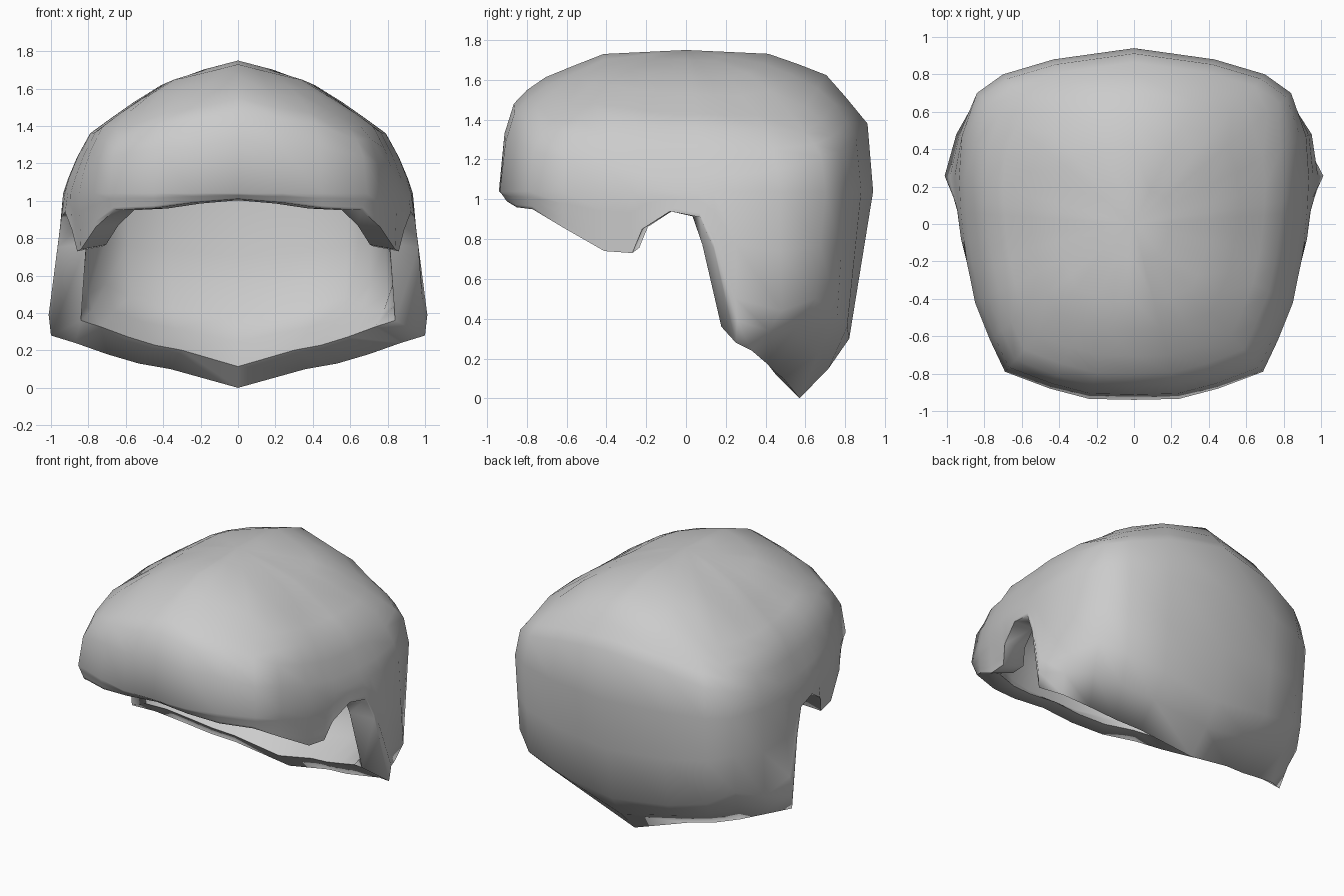
import bpy, bmesh, math

if "Cube" in bpy.data.objects:
    bpy.data.objects.remove(bpy.data.objects["Cube"])

# Half outline, front centre to back centre: belt (x, y) and rim (x, y, z)
FRONT = [
    (0, -.94, 0, -.90, 1.01), (.24, -.935, .24, -.90, .99),
    (.45, -.88, .45, -.85, .96), (.69, -.79, .66, -.77, .95),
    (.77, -.62, .76, -.62, .86), (.85, -.42, .84, -.41, .74),
    (.88, -.27, .86, -.27, .73), (.895, -.20, .89, -.22, .85),
    (.91, -.08, .925, -.08, .94), (.925, .06, .945, .07, .91),
    (.93, .14, .965, .14, .75),
]
# Back adds a skirt point (x, y, z) between belt and rim
BACK = [
    (.935, .25, .985, .25, .50, 1.0, .25, .28),
    (.92, .47, .95, .48, .44, .87, .33, .24),
    (.84, .70, .84, .65, .50, .70, .40, .18),
    (.70, .80, .69, .76, .42, .53, .45, .13),
    (.43, .88, .42, .81, .36, .36, .49, .10),
    (0, .94, 0, .82, .30, 0, .57, 0),
]
TOP, BELT = 1.75, 1.04
SIDE_DROP = [(0, 0), (.37, .09), (.63, .24), (.85, .39), (.94, .55), (1, .71)]
FRONT_DROP = [(0, 0), (.44, .02), (.74, .13), (.91, .24), (.97, .42), (1, .71)]
BACK_DROP = [(0, 0), (.46, .02), (.76, .13), (.97, .37), (1, .71)]
LEVELS = [.2, .44, .6, .75, .85, .92, .97, 1]


def lookup(table, t):
    for (a, p), (b, q) in zip(table, table[1:]):
        if t <= b:
            return p + (q - p) * (t - a) / (b - a)
    return table[-1][1]


def lerp(a, b, t):
    return tuple(p + (q - p) * t for p, q in zip(a, b))


def column(station):
    """Points from near the crown down to the rim."""
    bx, by = station[:2]
    w = by * by / (bx * bx + by * by)
    long_drop = BACK_DROP if by > 0 else FRONT_DROP
    pts = []
    for s in LEVELS:
        blend = w * lookup(long_drop, s) + (1 - w) * lookup(SIDE_DROP, s)
        both = lookup(SIDE_DROP, s * bx / .94) + lookup(long_drop, s * abs(by) / .94)
        pts.append((s * bx, s * by, TOP - min(max(blend, both), TOP - BELT)))
    belt, rim = pts[-1], station[-3:]
    back = len(station) == 8
    skirt = station[2:5] if back else lerp(belt, rim, .67)
    low = lerp(skirt, rim, .5)
    if back:  # nape bulges a little before it turns under
        low = (low[0] * 1.02, low[1] * 1.03, low[2])
    return pts + [lerp(belt, skirt, .5), skirt, low, rim]


half = [column(s) for s in FRONT + BACK]
mirrored = [[(-x, y, z) for x, y, z in c] for c in half[-2:0:-1]]
columns = half + mirrored

bm = bmesh.new()


def shell(place):
    """Skin the columns into an open dome; return its rim vertices."""
    crown = bm.verts.new(place((0, 0, TOP)))
    grid = [[bm.verts.new(place(p)) for p in c] for c in columns]
    for i, a in enumerate(grid):
        b = grid[(i + 1) % len(grid)]
        bm.faces.new((crown, a[0], b[0]))
        for j in range(len(a) - 1):
            bm.faces.new((a[j], a[j + 1], b[j + 1], b[j]))
    return [c[-1] for c in grid]


def lining(p):
    """Inner wall: shrunk copy, its rear half pulled slightly forward."""
    shift = .04 * min(max(p[1] / .1, 0), 1)
    return (p[0] * .84, p[1] * .87 - shift, .95 + (p[2] - .95) * .88)


# Outer surface, inner lining, and the thick rim joining them
outer = shell(lambda p: p)
inner = shell(lining)
n = len(outer)
for i in range(n):
    k = (i + 1) % n
    bm.faces.new((outer[i], inner[i], inner[k], outer[k]))
bmesh.ops.recalc_face_normals(bm, faces=bm.faces)

mesh = bpy.data.meshes.new("hair_cap")
bm.to_mesh(mesh)
bm.free()
cap = bpy.data.objects.new("hair_cap", mesh)
bpy.context.collection.objects.link(cap)
bpy.context.view_layer.objects.active = cap
cap.select_set(True)
bpy.ops.object.shade_smooth_by_angle(angle=math.radians(80))
